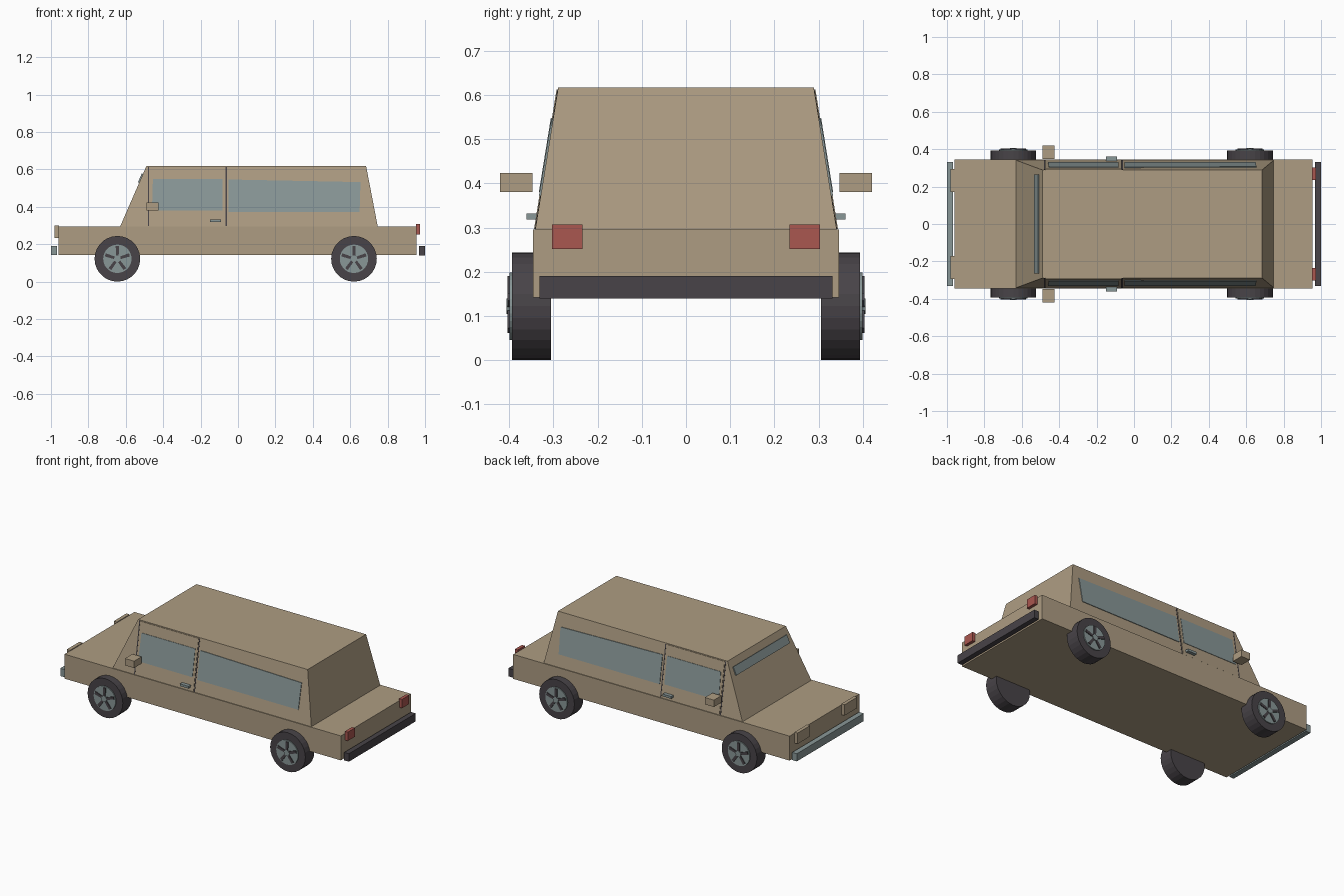
import bpy, bmesh, math
from mathutils import Vector

if "Cube" in bpy.data.objects:
    bpy.data.objects.remove(bpy.data.objects["Cube"])


def mat(name, r, g, b):
    m = bpy.data.materials.new(name)
    m.diffuse_color = (r, g, b, 1)
    m.use_nodes = True
    m.node_tree.nodes["Principled BSDF"].inputs["Base Color"].default_value = m.diffuse_color
    return m


TAN = mat("tan paint", 0.42, 0.335, 0.225)
GLASS = mat("grey blue", 0.25, 0.31, 0.31)
DARK = mat("dark rubber", 0.065, 0.057, 0.065)
RED = mat("red lamp", 0.40, 0.095, 0.08)


def finish(name, bm, material):
    bmesh.ops.recalc_face_normals(bm, faces=bm.faces)
    me = bpy.data.meshes.new(name)
    bm.to_mesh(me)
    bm.free()
    me.materials.append(material)
    ob = bpy.data.objects.new(name, me)
    bpy.context.collection.objects.link(ob)
    return ob


def loft(name, a, b, material):
    """Solid between two loops with the same number of corners."""
    bm = bmesh.new()
    va = [bm.verts.new(p) for p in a]
    vb = [bm.verts.new(p) for p in b]
    n = len(va)
    bm.faces.new(va)
    bm.faces.new(vb)
    for i in range(n):
        j = (i + 1) % n
        bm.faces.new((va[i], va[j], vb[j], vb[i]))
    return finish(name, bm, material)


def rect(x0, x1, y0, y1, z):
    return [(x0, y0, z), (x1, y0, z), (x1, y1, z), (x0, y1, z)]


def box(name, x0, x1, y0, y1, z0, z1, material):
    return loft(name, rect(x0, x1, y0, y1, z0), rect(x0, x1, y0, y1, z1), material)


def disc(name, x, z, r, y0, y1, n, material):
    ring = [(x + r * math.cos(2 * math.pi * i / n), z + r * math.sin(2 * math.pi * i / n))
            for i in range(n)]
    return loft(name, [(p, y0, q) for p, q in ring], [(p, y1, q) for p, q in ring], material)


# Cabin side wall slopes inward with height
Z0, Z1, Y0, Y1 = 0.295, 0.617, 0.341, 0.289


def wall(z):
    return Y0 + (Y1 - Y0) * (z - Z0) / (Z1 - Z0)


def side_plate(name, s, corners, out, material):
    inner = [(x, s * (wall(z) - 0.002), z) for x, z in corners]
    outer = [(x, s * (wall(z) + out), z) for x, z in corners]
    return loft(name, inner, outer, material)


# Lower body and cabin
box("lower_body", -0.96, 0.955, -0.346, 0.346, 0.142, Z0, TAN)
loft("cabin", rect(-0.63, 0.747, -Y0, Y0, Z0), rect(-0.49, 0.685, -Y1, Y1, Z1), TAN)

# Windscreen strip lying on the sloping front
slope = [(-0.529, 0.528), (-0.508, 0.576)]
inner = [(x, y, z) for (x, z), ys in zip(slope, ((-1, 1), (1, -1))) for y in (0.265 * ys[0], 0.265 * ys[1])]
shift = Vector((-0.006, 0, 0.003))
loft("windscreen", inner, [Vector(p) + shift for p in inner], GLASS)

# Bumpers
box("front_bumper", -1.0, -0.968, -0.331, 0.331, 0.142, 0.19, GLASS)
box("rear_bumper", 0.968, 1.0, -0.331, 0.331, 0.14, 0.19, DARK)

for s, side in ((-1, "right"), (1, "left")):
    def sbox(name, x0, x1, y0, y1, z0, z1, m):
        a, b = sorted((s * y0, s * y1))
        box(side + "_" + name, x0, x1, a, b, z0, z1, m)

    # Door with dark shut lines, side glass
    side_plate(side + "_door", s, [(-0.472, 0.297), (-0.068, 0.297), (-0.068, 0.612), (-0.472, 0.612)], 0.003, TAN)
    for x in (-0.478, -0.063):
        side_plate(side + "_door_gap", s, [(x - 0.003, 0.297), (x + 0.003, 0.297), (x + 0.003, 0.612), (x - 0.003, 0.612)], 0.001, DARK)
    side_plate(side + "_door_window", s, [(-0.46, 0.38), (-0.083, 0.38), (-0.083, 0.548), (-0.455, 0.548)], 0.0055, GLASS)
    side_plate(side + "_rear_window", s, [(-0.05, 0.372), (0.65, 0.372), (0.655, 0.532), (-0.05, 0.546)], 0.004, GLASS)

    # Handle, mirror and lamps
    sbox("door_handle", -0.15, -0.09, 0.336, 0.361, 0.318, 0.332, GLASS)
    sbox("mirror", -0.488, -0.425, 0.347, 0.421, 0.38, 0.423, TAN)
    sbox("headlight", -0.98, -0.958, 0.17, 0.295, 0.232, 0.30, TAN)
    sbox("tail_light", 0.953, 0.973, 0.234, 0.303, 0.252, 0.307, RED)

    # Wheels: tyre, rim and five spokes
    for cx, end in ((-0.645, "front"), (0.62, "rear")):
        cz, name = 0.122, end + "_" + side
        disc(name + "_tyre", cx, cz, 0.122, s * 0.305, s * 0.393, 28, DARK)
        disc(name + "_rim", cx, cz, 0.076, s * 0.39, s * 0.399, 28, GLASS)
        disc(name + "_hub", cx, cz, 0.018, s * 0.39, s * 0.406, 12, GLASS)
        for k in range(5):
            a = math.pi / 2 + k * 2 * math.pi / 5
            u, v = Vector((math.cos(a), 0, math.sin(a))), Vector((-math.sin(a), 0, math.cos(a)))
            c = Vector((cx, 0, cz))
            q = [c + u * r + v * w for r, w in ((0.014, -0.007), (0.068, -0.009), (0.068, 0.009), (0.014, 0.007))]
            loft(name + "_spoke", [p + Vector((0, s * 0.395, 0)) for p in q],
                 [p + Vector((0, s * 0.404, 0)) for p in q], DARK)
